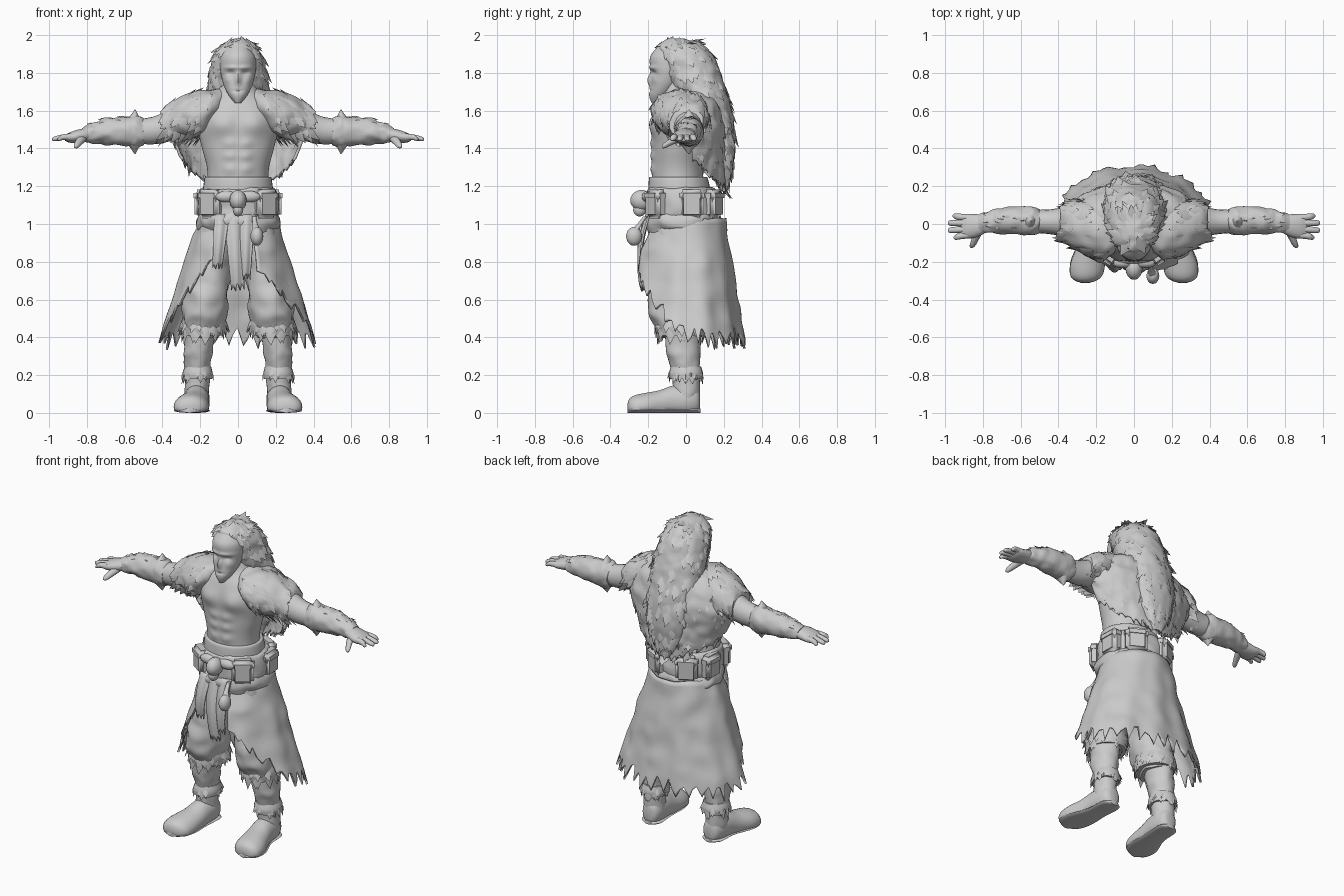
import bpy, bmesh, math, random
from mathutils import Vector as V, noise

random.seed(4)
TAU = math.tau
grey = bpy.data.materials.new("plain grey")
grey.diffuse_color = (0.6, 0.6, 0.6, 1)


def finish(name, bm, mirror=False, thick=0, angle=50):
    """Turn a bmesh into a smooth-shaded part, optionally mirrored across x."""
    bmesh.ops.recalc_face_normals(bm, faces=bm.faces)
    me = bpy.data.meshes.new(name)
    bm.to_mesh(me)
    bm.free()
    ob = bpy.data.objects.new(name, me)
    bpy.context.collection.objects.link(ob)
    me.materials.append(grey)
    bpy.context.view_layer.objects.active = ob
    ob.select_set(True)
    bpy.ops.object.shade_smooth_by_angle(angle=math.radians(angle))
    ob.select_set(False)
    if thick:
        m = ob.modifiers.new("thickness", 'SOLIDIFY')
        m.thickness, m.offset = thick, 0
    if mirror:
        m = ob.modifiers.new("mirror", 'MIRROR')
        m.use_mirror_merge = False
    return ob


def loft(rings, axis='Z', floor=None):
    """Smooth surface f(u, v) through ellipses (position, centre 1, centre 2, radius 1, radius 2)."""
    def f(u, v):
        t = min(max(v, 0), 1) * (len(rings) - 1)
        i = min(int(t), len(rings) - 2)
        t -= i
        a, b, c, d = (rings[min(max(i + k, 0), len(rings) - 1)] for k in (-1, 0, 1, 2))
        p, c1, c2, r1, r2 = (
            0.5 * (2 * q + (r - o) * t + (2 * o - 5 * q + 4 * r - s) * t * t + (3 * q - o - 3 * r + s) * t ** 3)
            for o, q, r, s in zip(a, b, c, d))
        e, g = c1 + r1 * math.cos(TAU * u), c2 + r2 * math.sin(TAU * u)
        co = V({'Z': (e, g, p), 'X': (p, e, g), 'Y': (e, p, g)}[axis])
        if floor is not None:
            co.z = max(co.z, floor)
        return co
    return f


def rough(f, amp, freq):
    """Uneven, lumpy version of a surface."""
    return lambda u, v: f(u, v) + noise.noise_vector(f(u, v) * freq) * amp


def sculpt(f, bumps):
    """Push the front out (or in) with soft symmetric bumps (x, z, width, height, amount)."""
    def g(u, v):
        p = f(u, v)
        if math.sin(TAU * u) < 0:
            p.y -= sum(a * math.exp(-((abs(p.x) - x) / w) ** 2 - ((p.z - z) / h) ** 2) for x, z, w, h, a in bumps)
        return p
    return g


def skin(name, f, nu=24, nv=16, closed=True, rag=0, **kw):
    """Mesh of f(u, v); rag cuts the last edge into uneven points."""
    bm = bmesh.new()
    cols = nu if closed else nu + 1
    cut = [1 - rag * (random.uniform(.45, 1) if i % 3 else random.uniform(0, .3)) for i in range(cols)]
    rows = [[bm.verts.new(f(i / nu, j / nv * (1 - (1 - cut[i]) * (j / nv) ** 6))) for i in range(cols)]
            for j in range(nv + 1)]
    for a, b in zip(rows, rows[1:]):
        for i in range(nu):
            k = (i + 1) % cols
            bm.faces.new((a[i], a[k], b[k], b[i]))
    if closed:
        bm.faces.new(rows[0])
        bm.faces.new(rows[-1])
    return finish(name, bm, **kw)


def tufts(name, f, count, size, ur=(0, 1), vr=(.05, 1), droop=0, lift=.2, **kw):
    """Scatter broad pointed locks of fur that rise out of the surface."""
    bm = bmesh.new()
    for _ in range(count):
        u, v = random.uniform(*ur), random.uniform(*vr)
        v0 = min(v, .97)
        p = f(u, v0)
        du, dv = f(u + .01, v0) - f(u - .01, v0), f(u, v0 + .02) - f(u, v0 - .02)
        n = du.cross(dv).normalized()
        mid = sum((f(k / 4, v0) for k in range(4)), V()) / 4
        if n.dot(p - mid) < 0:
            n = -n
        d = (dv.normalized() + V((0, 0, -droop))).normalized()
        s = size * random.uniform(.7, 1.3)
        side = d.cross(n).normalized() * s * .42
        root, l, r, m, t = (bm.verts.new(q) for q in (
            p - d * s * .8 - n * .01, p - side - n * .006, p + side - n * .006,
            p + n * s * .1, p + d * s * .8 + n * s * lift))
        for tri in ((root, l, m), (root, m, r), (l, t, m), (m, t, r), (l, root, r), (l, r, t)):
            bm.faces.new(tri)
    return finish(name, bm, angle=60, **kw)


def ball(name, loc, radii, **kw):
    bm = bmesh.new()
    bmesh.ops.create_uvsphere(bm, u_segments=20, v_segments=12, radius=1)
    for v in bm.verts:
        v.co = V(a * b for a, b in zip(v.co, radii)) + V(loc)
    return finish(name, bm, **kw)


def pouch(name, loc, size, turn, **kw):
    bm = bmesh.new()
    bmesh.ops.create_cube(bm, size=1)
    bmesh.ops.scale(bm, vec=size, verts=bm.verts)
    bmesh.ops.bevel(bm, geom=bm.edges[:], offset=min(size) * .3, segments=3, affect='EDGES')
    for v in bm.verts:
        c, s = math.cos(turn), math.sin(turn)
        x, y, z = v.co
        v.co = V((x * c - y * s, x * s + y * c, z)) + V(loc)
    return finish(name, bm, **kw)


# Torso with chest and stomach muscles
torso = loft([(1.12, 0, -.04, .165, .14), (1.28, 0, -.045, .162, .135), (1.4, 0, -.045, .19, .135),
              (1.52, 0, -.045, .215, .13), (1.62, 0, -.04, .2, .12), (1.7, 0, -.03, .11, .09), (1.8, 0, -.03, .07, .07)])
skin("torso", sculpt(torso, [(.09, 1.53, .075, .06, .03)] + [(.042, z, .032, .025, .012) for z in (1.29, 1.36, 1.425)]),
     64, 60)

# Masked face with brow, eye hollows, nose and chin
face = loft([(1.64, 0, -.16, .016, .022), (1.68, 0, -.14, .048, .055), (1.73, 0, -.115, .074, .074),
             (1.78, 0, -.1, .088, .082), (1.83, 0, -.09, .095, .1), (1.89, 0, -.08, .092, .108),
             (1.95, 0, -.06, .06, .08)])
skin("face", sculpt(face, [(.04, 1.8, .022, .014, -.014), (.035, 1.828, .04, .01, .008), (0, 1.765, .014, .03, .022),
                           (.055, 1.762, .02, .02, .007), (0, 1.705, .03, .006, -.006)]), 56, 56)

# Long mane flowing down the back
mane = rough(loft([(1.98, 0, -.04, .02, .03), (1.955, 0, -.035, .08, .11), (1.89, 0, 0, .128, .142),
                   (1.8, 0, .035, .15, .15), (1.72, 0, .07, .16, .14), (1.6, 0, .12, .155, .12),
                   (1.45, 0, .18, .14, .08), (1.3, 0, .2, .1, .05), (1.18, 0, .205, .03, .018)]), .01, 22)
skin("mane", mane, 44, 44)
tufts("mane_locks", mane, 230, .058, ur=(-.18, .68), vr=(.07, .97))

# Back cape and shoulder fur
arc = loft([(1.7, 0, .02, .15, .13), (1.62, 0, .02, .29, .165), (1.5, 0, .03, .35, .18),
            (1.38, 0, .03, .31, .18), (1.27, 0, .03, .26, .18), (1.16, 0, .03, .2, .18)])


def cape_shape(u, v):
    return arc(.5 * u, v * (.68 + .32 * math.sin(math.pi * min(max(u, 0), 1))))


cape = rough(cape_shape, .012, 18)
skin("back_cape", cape, 54, 28, closed=False, rag=.1, thick=.015)
tufts("cape_locks", cape, 110, .055, ur=(.02, .98), vr=(.2, 1))
mantle = rough(loft([(.07, .0, 1.655, .1, .06), (.13, -.025, 1.62, .145, .09), (.2, -.03, 1.585, .15, .12),
                     (.28, -.015, 1.565, .138, .118), (.35, 0, 1.55, .113, .098), (.39, 0, 1.535, .095, .08)], 'X'),
               .012, 18)
skin("shoulder_fur", mantle, 36, 22, mirror=True)
tufts("shoulder_locks", mantle, 85, .062, vr=(.25, 1), droop=.6, mirror=True)

# Arms, gauntlets and hands
skin("upper_arm", loft([(.2, 0, 1.57, .09, .09), (.35, .01, 1.525, .08, .085), (.45, .012, 1.495, .065, .073),
                        (.56, .015, 1.49, .06, .062)], 'X'), 20, 12, mirror=True)
gaunt = rough(loft([(.5, .015, 1.487, .064, .068), (.54, .015, 1.49, .078, .086), (.58, .018, 1.49, .074, .08),
                    (.7, .018, 1.489, .07, .069), (.77, .01, 1.48, .058, .054), (.82, 0, 1.473, .05, .038)], 'X'),
              .008, 24)
skin("gauntlet", gaunt, 30, 30, mirror=True)
tufts("gauntlet_locks", gaunt, 12, .035, ur=(.1, .4), vr=(.4, .85), lift=.12, mirror=True)
for s in (1, -1):
    skin("elbow_spike", loft([(1.488 + s * .06, .55, .015, .04, .05), (1.488 + s * .085, .548, .015, .022, .03),
                              (1.488 + s * .118, .545, .015, .002, .002)]), 10, 5, mirror=True)
skin("palm", loft([(.79, 0, 1.474, .05, .036), (.84, -.01, 1.466, .062, .036), (.89, -.012, 1.458, .066, .028),
                   (.915, -.012, 1.456, .062, .016)], 'X'), 18, 8, mirror=True)
for y, tip in ((-.065, .955), (-.03, .985), (.005, .985), (.038, .96)):
    skin("finger", loft([(.88, y * .9, 1.462, .018, .018), (.93, y, 1.459, .017, .016),
                         (tip - .01, y * 1.1, 1.45, .014, .012), (tip, y * 1.1, 1.448, .004, .004)], 'X'),
         10, 8, mirror=True)
skin("thumb", loft([(-.03, .82, 1.46, .025, .024), (-.08, .84, 1.435, .02, .02), (-.115, .855, 1.415, .015, .015),
                    (-.128, .86, 1.41, .004, .004)], 'Y'), 10, 8, mirror=True)

# Waistband, belt and wrapped cloth
skin("waistband", loft([(1.25, 0, -.04, .172, .15), (1.24, 0, -.04, .178, .156), (1.18, 0, -.035, .186, .165),
                        (1.13, 0, -.03, .19, .17)]), 36, 8)
skin("belt", rough(loft([(1.19, 0, -.03, .185, .168), (1.17, 0, -.025, .205, .188), (1.1, 0, -.02, .21, .192),
                         (1.05, 0, -.02, .208, .192), (1.02, 0, -.015, .19, .18)]), .012, 14), 48, 14)
skin("hip_wrap", rough(loft([(1.07, 0, -.02, .195, .185), (1.03, 0, -.02, .222, .205), (.99, 0, -.015, .224, .202),
                             (.95, 0, -.01, .2, .185)]), .02, 12), 48, 14)
for x, y, a in ((.145, -.16, .6), (.195, .03, 1.6), (.105, .145, 2.65)):
    pouch("belt_pouch", (x, y, 1.105), (.13, .07, .15), a, mirror=True)
    pouch("pouch_flap", (x * 1.015, y * 1.015, 1.15), (.136, .075, .065), a, mirror=True)
ball("buckle", (0, -.235, 1.125), (.045, .06, .055))
ball("buckle_jaw", (0, -.245, 1.075), (.028, .035, .035))
ball("buckle_wing", (.06, -.205, 1.145), (.06, .028, .03), mirror=True)
ball("hanging_bag", (.1, -.275, .935), (.034, .042, .05))
skin("bag_neck", loft([(1.04, .085, -.215, .012, .012), (1, .09, -.245, .014, .014), (.97, .098, -.268, .022, .022)]), 10, 6)


# Torn open-fronted skirt
def skirt(u, v):
    a = -2.65 + u * 5.42
    over = max(0, (abs(a) - 1.5) / 1.2)
    hem = .335 + (.38 if a > 0 else .5) * over ** 1.2
    z = 1.03 + (hem - 1.03) * v
    k = (1.03 - z) / .65
    fold = .007 * math.sin(11 * a) * k
    depth = .185 + .105 * k + .06 * min(1, 4 * k) * max(0, -math.cos(a))
    return V(((.2 + .21 * k + fold) * math.sin(a), .015 + (depth + fold) * math.cos(a), z))


skin("skirt", rough(skirt, .012, 9), 84, 24, closed=False, rag=.17, thick=.012)

# Loincloth strips
for x0, x1, w, end in ((-.02, 0, .055, .64), (.05, .04, .04, .7), (-.085, -.11, .04, .76)):
    def strip(u, v, x0=x0, x1=x1, w=w, end=end):
        return V((x0 + (x1 - x0) * v + (u - .5) * 2 * w * (1 - .4 * v),
                  -.2 - .045 * math.sin(2.5 * v) + .008 * math.cos(7 * u), 1.05 + (end - 1.05) * v))
    skin("loincloth_strip", strip, 9, 12, closed=False, rag=.12, thick=.01)

# Legs with fur cuffs
skin("trousers", rough(loft([(1.05, .1, -.02, .095, .14), (.85, .12, -.03, .105, .14), (.72, .15, -.045, .108, .13),
                             (.63, .17, -.055, .118, .138), (.54, .176, -.055, .12, .142), (.47, .18, -.04, .112, .13),
                             (.4, .19, -.03, .085, .095)]), .015, 13), 36, 36, mirror=True)
skin("shin", rough(loft([(.45, .2, -.02, .08, .095), (.33, .21, -.015, .078, .092), (.22, .215, -.003, .066, .075),
                         (.06, .218, .002, .064, .068)]), .008, 20), 26, 22, mirror=True)
for part, rings, n, size in (
        ("knee_fur", [(.51, .18, -.035, .108, .125), (.46, .182, -.03, .12, .13), (.41, .185, -.03, .11, .12)], 40, .055),
        ("ankle_fur", [(.245, .212, 0, .07, .08), (.21, .214, 0, .08, .09), (.18, .215, 0, .078, .086)], 30, .038)):
    f = loft(rings)
    skin(part, f, 24, 8, mirror=True)
    tufts(part + "_locks", f, n, size, vr=(.3, 1), mirror=True)

# Boots
skin("boot", loft([(.075, .213, .06, .025, .04), (.06, .214, .065, .05, .07), (.01, .217, .065, .066, .085),
                   (-.07, .222, .06, .07, .085), (-.14, .232, .045, .08, .075), (-.21, .245, .035, .092, .072),
                   (-.27, .252, .03, .086, .064), (-.3, .256, .03, .057, .044), (-.31, .257, .03, .02, .015)],
                  'Y', floor=.012), 26, 24, mirror=True)
skin("sole", loft([(.078, .213, .012, .03, .012), (.04, .215, .012, .066, .012), (-.08, .223, .012, .068, .012),
                   (-.2, .245, .012, .092, .012), (-.28, .254, .012, .076, .012), (-.311, .257, .012, .025, .012)],
                  'Y', floor=0), 16, 18, mirror=True)
